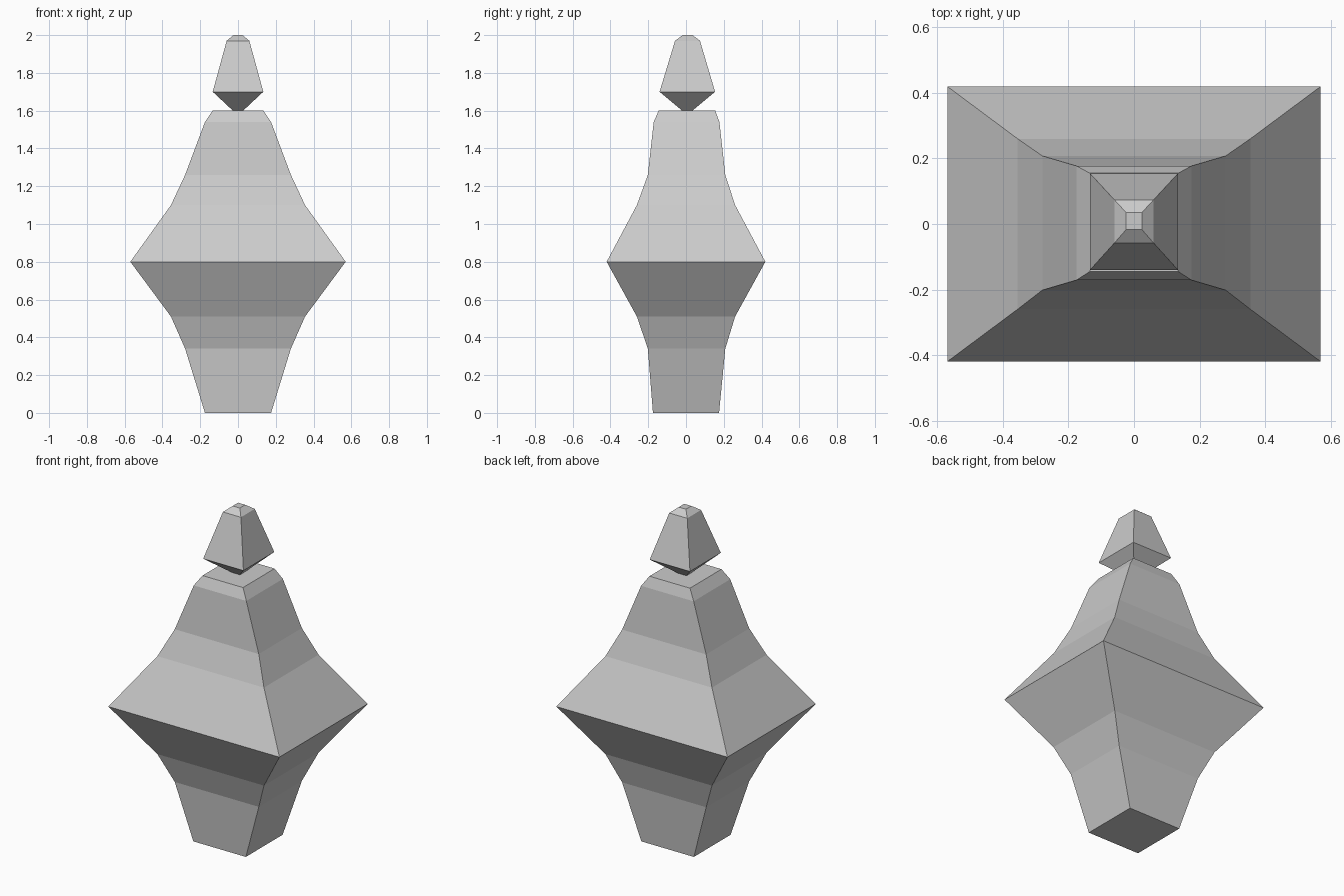
import bpy
import bmesh

cube = bpy.data.objects.get("Cube")
if cube:
    bpy.data.objects.remove(cube, do_unlink=True)

# One flat grey for everything
grey = bpy.data.materials.new("light_grey")
grey.use_nodes = True
colour = (0.6, 0.6, 0.6, 1)
grey.diffuse_color = colour
grey.node_tree.nodes["Principled BSDF"].inputs["Base Color"].default_value = colour


def stacked_solid(name, rings):
    """Join rectangular rings (height, half width, half depth, y centre)."""
    bm = bmesh.new()
    loops = []
    for z, w, d, cy in rings:
        corners = ((-w, -d), (w, -d), (w, d), (-w, d))
        loops.append([bm.verts.new((x, y + cy, z)) for x, y in corners])
    for low, high in zip(loops, loops[1:]):
        for i in range(4):
            j = (i + 1) % 4
            bm.faces.new((low[i], low[j], high[j], high[i]))
    bm.faces.new(loops[0][::-1])
    bm.faces.new(loops[-1])
    bmesh.ops.recalc_face_normals(bm, faces=bm.faces)
    mesh = bpy.data.meshes.new(name)
    bm.to_mesh(mesh)
    bm.free()
    mesh.materials.append(grey)
    obj = bpy.data.objects.new(name, mesh)
    bpy.context.collection.objects.link(obj)
    return obj


# Flared body, widest at the middle, with a bevelled shoulder
stacked_solid("body", [
    (0, 0.175, 0.175, 0),
    (0.34, 0.28, 0.205, 0.003),
    (0.51, 0.355, 0.26, 0),
    (0.80, 0.57, 0.42, 0),
    (1.10, 0.355, 0.26, 0),
    (1.26, 0.28, 0.205, 0.003),
    (1.54, 0.175, 0.174, 0.003),
    (1.60, 0.135, 0.15, 0.005),
])

# Tapered head balanced on a narrow neck
stacked_solid("head", [
    (1.60, 0.027, 0.027, 0.007),
    (1.70, 0.134, 0.147, 0.007),
    (1.97, 0.06, 0.066, 0.008),
    (2.00, 0.024, 0.026, 0.009),
])
